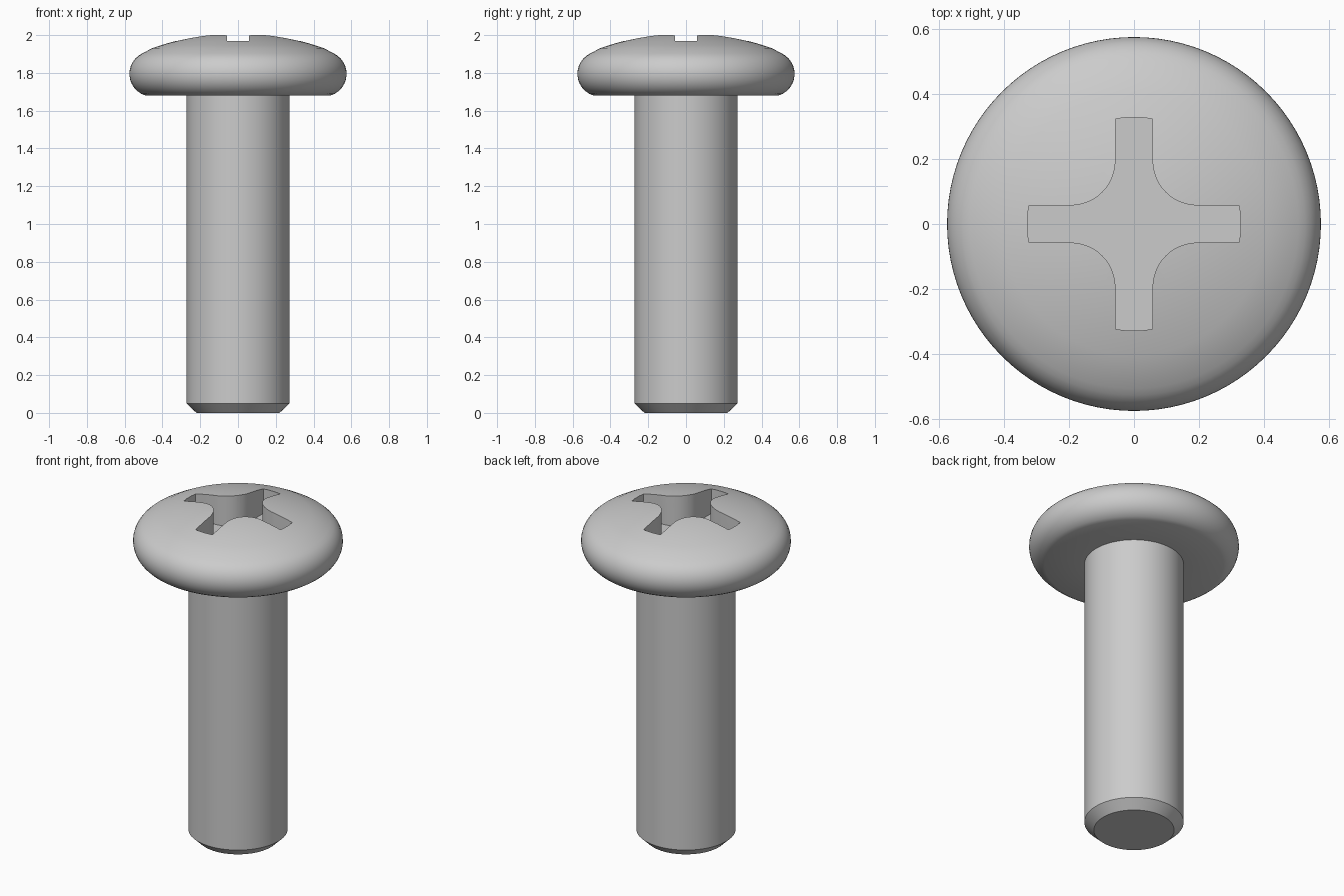
import bpy, bmesh
from math import sin, cos, pi, radians, asin, sqrt

if "Cube" in bpy.data.objects:
    bpy.data.objects.remove(bpy.data.objects["Cube"])

SEGMENTS = 96


def make_object(name, bm):
    bmesh.ops.recalc_face_normals(bm, faces=bm.faces[:])
    mesh = bpy.data.meshes.new(name)
    bm.to_mesh(mesh)
    bm.free()
    obj = bpy.data.objects.new(name, mesh)
    bpy.context.collection.objects.link(obj)
    return obj


def lathe(name, profile):
    bm = bmesh.new()
    verts = [bm.verts.new((r, 0, z)) for r, z in profile]
    edges = [bm.edges.new(p) for p in zip(verts, verts[1:])]
    bmesh.ops.spin(bm, geom=verts + edges, cent=(0, 0, 0), axis=(0, 0, 1),
                   angle=2 * pi, steps=SEGMENTS, use_duplicate=False)
    bmesh.ops.remove_doubles(bm, verts=bm.verts[:], dist=1e-4)
    return make_object(name, bm)


# Screw body: chamfered shank, flat underside, rounded rim, shallow dome
profile = [(0, 0), (0.22, 0), (0.272, 0.05), (0.272, 1.68)]
for i in range(13):
    a = radians(-73 + 138 * i / 12)
    profile.append((0.455 + 0.12 * cos(a), 1.795 + 0.12 * sin(a)))
DOME, APEX = 1.36, 2.009
for i in range(1, 11):
    r = 0.506 * (1 - i / 10)
    profile.append((r, APEX - DOME + sqrt(DOME ** 2 - r ** 2)))
screw = lathe("pan_head_screw", profile)

# Cross recess cutter: four arms with curved tips and filleted inner corners
HALF, TIP, CORNER = 0.057, 0.328, 0.195
outline = []
for k in range(4):
    c, s = cos(k * pi / 2), sin(k * pi / 2)
    half_angle = asin(HALF / TIP)
    arm = [(TIP * cos(half_angle * t), TIP * sin(half_angle * t))
           for t in (-1, -0.5, 0, 0.5, 1)]
    for i in range(13):
        a = 1.5 * pi - i / 12 * pi / 2
        rad = CORNER - HALF
        arm.append((CORNER + rad * cos(a), CORNER + rad * sin(a)))
    outline += [(x * c - y * s, x * s + y * c) for x, y in arm]

bm = bmesh.new()
base = bm.faces.new([bm.verts.new((x, y, 1.82)) for x, y in outline])
top = bmesh.ops.extrude_face_region(bm, geom=[base], use_keep_orig=True)
bmesh.ops.translate(bm, vec=(0, 0, 0.4),
                    verts=[v for v in top["geom"] if isinstance(v, bmesh.types.BMVert)])
cutter = make_object("recess_cutter", bm)
cutter.hide_render = True

# Cut the recess and smooth the curved surfaces
mod = screw.modifiers.new("recess", "BOOLEAN")
mod.operation = "DIFFERENCE"
mod.solver = "EXACT"
mod.object = cutter
bpy.context.view_layer.objects.active = screw
screw.select_set(True)
bpy.ops.object.modifier_apply(modifier=mod.name)
bpy.data.objects.remove(cutter)
bpy.ops.object.shade_smooth_by_angle(angle=radians(30))
